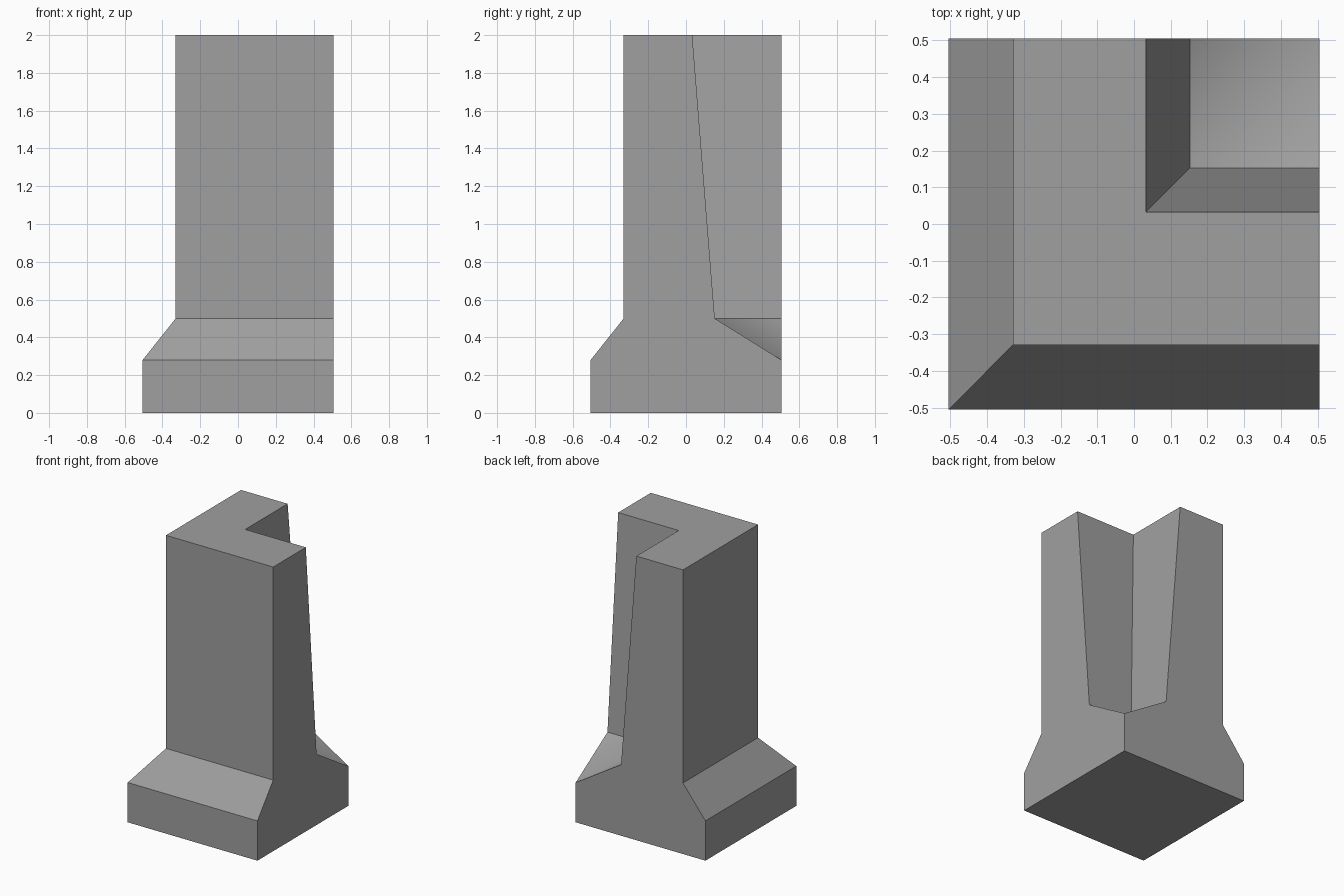
import bpy, bmesh

cube = bpy.data.objects.get("Cube")
if cube:
    bpy.data.objects.remove(cube, do_unlink=True)

EDGE = 0.505      # half width of the footing
OUTER = -0.33     # outer wall face
TOP_IN = 0.033    # inner wall face at the top
LOW_IN = 0.152    # inner wall face at the footing
BASE, SHOULDER, TOP = 0.28, 0.5, 2.0

# Wall cross-section (offset from the corner axis, height)
profile = [(-EDGE, 0), (EDGE, 0), (EDGE, BASE), (LOW_IN, SHOULDER),
           (TOP_IN, TOP), (OUTER, TOP), (OUTER, SHOULDER), (-EDGE, BASE)]

material = bpy.data.materials.new("concrete_grey")
material.use_nodes = True
grey = (0.35, 0.35, 0.35, 1)
material.diffuse_color = grey
material.node_tree.nodes["Principled BSDF"].inputs["Base Color"].default_value = grey

bm = bmesh.new()


def add_wing(swap):
    """Sweep the cross-section from its open end to the diagonal mitre."""
    def vert(x, y, z):
        return bm.verts.new((y, x, z) if swap else (x, y, z))

    ends = [vert(EDGE, d, z) for d, z in profile]
    mitres = [vert(d, d, z) for d, z in profile]
    bm.faces.new(ends)
    for i, (d, z) in enumerate(profile):
        j = (i + 1) % len(profile)
        corners = [ends[i], ends[j]]
        # Points on the far edge already lie on the mitre
        if profile[j][0] != EDGE:
            corners.append(mitres[j])
        if d != EDGE:
            corners.append(mitres[i])
        if len(corners) > 2:
            face = bm.faces.new(corners)
            # The inner footing slope is one softly folded surface
            face.smooth = {z, profile[j][1]} == {BASE, SHOULDER} and max(d, profile[j][0]) == EDGE


# Two mirrored wings meeting at the corner
for swap in (False, True):
    add_wing(swap)

bmesh.ops.remove_doubles(bm, verts=bm.verts[:], dist=0.0005)
loose = [v for v in bm.verts if not v.link_faces]
bmesh.ops.delete(bm, geom=loose, context='VERTS')
bmesh.ops.recalc_face_normals(bm, faces=bm.faces[:])
# Merge the flat top and bottom halves
bmesh.ops.dissolve_limit(bm, angle_limit=0.01, verts=bm.verts[:], edges=bm.edges[:])
# Keep every edge crisp except the fold between the two smooth faces
for edge in bm.edges:
    edge.smooth = all(f.smooth for f in edge.link_faces)

mesh = bpy.data.meshes.new("corner_wall")
bm.to_mesh(mesh)
bm.free()
mesh.materials.append(material)
bpy.context.collection.objects.link(bpy.data.objects.new("corner_wall", mesh))
